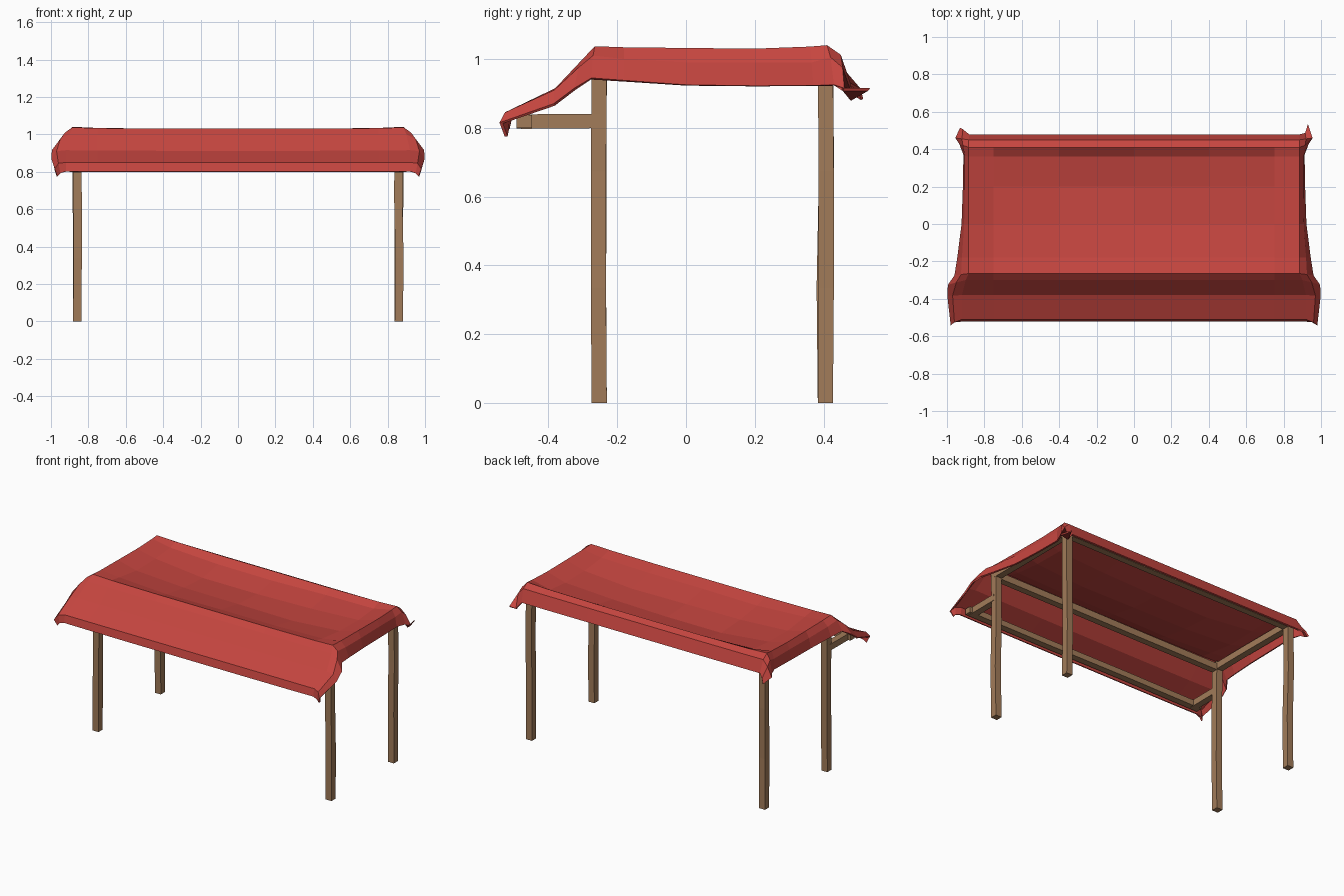
import bpy, bmesh, random
from mathutils import Vector

if "Cube" in bpy.data.objects:
    bpy.data.objects.remove(bpy.data.objects["Cube"])
random.seed(4)

def mat(name, c):
    m = bpy.data.materials.new(name)
    m.diffuse_color = (*c, 1)
    m.use_nodes = True
    m.node_tree.nodes["Principled BSDF"].inputs["Base Color"].default_value = m.diffuse_color
    return m

RED = mat("red cloth", (0.56, 0.06, 0.05))
WOOD = mat("brown wood", (0.36, 0.20, 0.10))

def finish(bm, name, m):
    me = bpy.data.meshes.new(name)
    bm.to_mesh(me)
    bm.free()
    me.materials.append(m)
    ob = bpy.data.objects.new(name, me)
    bpy.context.collection.objects.link(ob)
    return ob

def bar(name, a, b, t=0.044, h=0.044, cuts=2, wobble=0.004):
    """Square timber from a to b, slightly crooked between its ends."""
    a, b = Vector(a), Vector(b)
    d = (b - a).normalized()
    side = Vector((0, 1, 0)) if abs(d.x) > 0.5 or abs(d.z) > 0.5 else Vector((1, 0, 0))
    up = d.cross(side)
    bm = bmesh.new()
    rings = []
    for k in range(cuts + 2):
        p = a.lerp(b, k / (cuts + 1))
        if 0 < k < cuts + 1:
            p += side * random.uniform(-wobble, wobble) + up * random.uniform(-wobble, wobble)
        rings.append([bm.verts.new(p + side * su * t / 2 + up * sv * h / 2)
                      for su, sv in ((-1, -1), (1, -1), (1, 1), (-1, 1))])
    for r, s in zip(rings, rings[1:]):
        for q in range(4):
            bm.faces.new((r[q], r[(q + 1) % 4], s[(q + 1) % 4], s[q]))
    bm.faces.new(rings[0])
    bm.faces.new(rings[-1])
    bmesh.ops.recalc_face_normals(bm, faces=bm.faces)
    return finish(bm, name, WOOD)

# posts, side rails and awning arms
for s, n in ((-1, "left"), (1, "right")):
    bar(n + "_front_leg", (s * .86, -.252, 0), (s * .86, -.252, 1.01))
    bar(n + "_back_leg", (s * .86, .405, 0), (s * .86, .405, 1.01))
    bar(n + "_top_rail", (s * .86, -.25, .978), (s * .86, .405, .978), wobble=.002)
    bar(n + "_awning_arm", (s * .86, -.25, .82), (s * .86, -.48, .818), h=.042, cuts=0)
# long rails
bar("front_top_rail", (-.86, -.252, .972), (.86, -.252, .972), wobble=.002)
bar("back_top_rail", (-.86, .405, .978), (.86, .405, .978), wobble=.002)
bar("awning_bar", (-.9, -.47, .818), (.9, -.47, .818), h=.038, wobble=.002)

# cloth cover: y, rim z, centre z, rim x, skirt middle x z, skirt edge x z, edge y
ROWS = [
    (-.522, .802, .800, .92, .95, .792, .965, .775, -.527),
    (-.510, .850, .850, .92, .96, .845, .980, .815, -.542),
    (-.380, .915, .912, .92, .97, .910, .998, .870, -.385),
    (-.300, 1.00, 1.00, .90, .95, .975, .995, .915, -.325),
    (-.265, 1.037, 1.03, .885, .925, 1.01, .96, .945, -.275),
    (-.180, 1.034, 1.00, .885, .920, 1.0, .945, .938, -.18),
    (0.00, 1.032, .975, .885, .908, .99, .922, .925, 0),
    (.200, 1.030, .972, .885, .905, .99, .915, .922, .2),
    (.360, 1.036, .995, .885, .905, .99, .912, .923, .37),
    (.410, 1.040, 1.03, .885, .915, 1.005, .935, .925, .43),
    (.450, 1.012, 1.01, .885, .920, .975, .955, .915, .46),
    (.478, .930, .930, .880, .915, .915, .930, .915, .535)]
bm = bmesh.new()
grid = []
for i, (y, zr, zc, xr, xm, zm, xe, ze, ye) in enumerate(ROWS):
    half = [(xe, ye, ze), (xm, (y + ye) / 2, zm), (xr, y, zr),
            (.75, y, zr * .4 + zc * .6), (.40, y, zc)]
    pts = [(-x, b, z) for x, b, z in half] + [(0, y, zc)] + half[::-1]
    row = []
    for j, (x, b, z) in enumerate(pts):
        if 2 < j < len(pts) - 3 and 4 < i < 9:   # uneven sag of the top
            z += random.uniform(-.008, .008)
        if i == len(ROWS) - 1 and j in (0, len(pts) - 2):   # drooping back corners
            z -= .03
            b -= .02
        row.append(bm.verts.new((x, b, z)))
    grid.append(row)
for r, s in zip(grid, grid[1:]):
    for j in range(len(r) - 1):
        bm.faces.new((r[j], r[j + 1], s[j + 1], s[j]))
cloth = finish(bm, "cloth_cover", RED)
sol = cloth.modifiers.new("thickness", "SOLIDIFY")
sol.thickness = .01
sol.offset = -1
